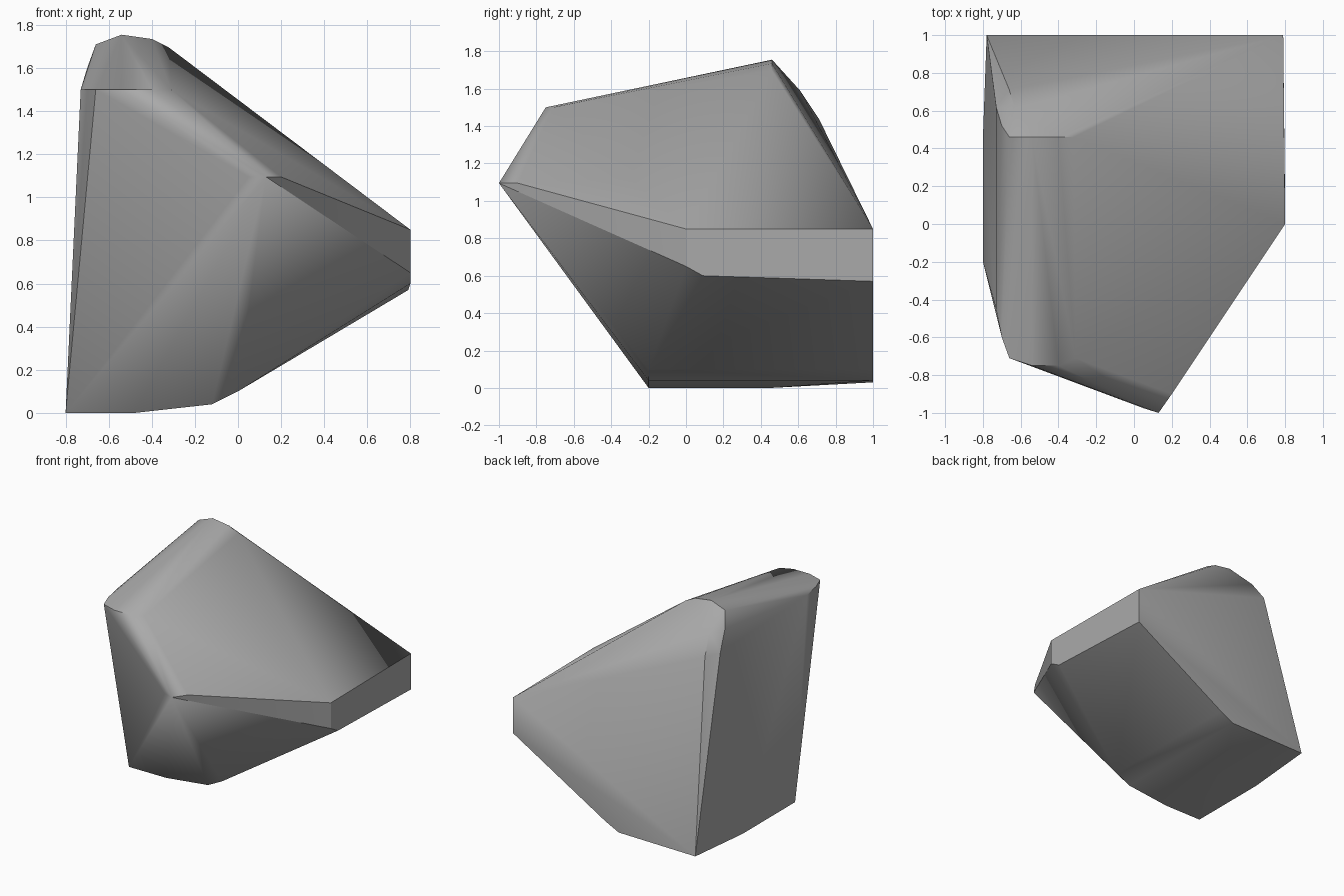
import bpy
import bmesh
import math

old_cube = bpy.data.objects.get("Cube")
if old_cube:
    bpy.data.objects.remove(old_cube, do_unlink=True)


def flat_material(name, colour):
    material = bpy.data.materials.new(name)
    material.diffuse_color = colour
    material.use_nodes = True
    shader = material.node_tree.nodes["Principled BSDF"]
    shader.inputs["Base Color"].default_value = colour
    return material


def section_y(y, outline):
    """Outline of (x, z) pairs lying at one depth."""
    return [(x, y, z) for x, z in outline]


def section_z(z, outline):
    """Outline of (x, y) pairs lying at one height."""
    return [(x, y, z) for x, y in outline]


def hull_object(name, points, material):
    """Wrap the outlines in a taut convex skin."""
    mesh = bpy.data.meshes.new(name)
    bm = bmesh.new()
    for point in points:
        bm.verts.new(point)
    result = bmesh.ops.convex_hull(bm, input=bm.verts[:])
    unused = {g for g in result["geom_interior"] + result["geom_unused"]
              if isinstance(g, bmesh.types.BMVert)}
    bmesh.ops.delete(bm, geom=list(unused), context="VERTS")
    bmesh.ops.recalc_face_normals(bm, faces=bm.faces[:])
    bm.to_mesh(mesh)
    bm.free()
    mesh.materials.append(material)
    obj = bpy.data.objects.new(name, mesh)
    bpy.context.collection.objects.link(obj)
    return obj


# Rounded crest towards the back
crest = section_y(.46, [(-.66, 1.71), (-.54, 1.755), (-.4, 1.735), (-.32, 1.695)])
crest_corner = [(-.7, .52, 1.6), (-.73, .62, 1.46),
                (-.63, .61, 1.59), (-.66, .71, 1.44)]

# Rounded shoulder at the front
shoulder = section_z(1.5, [(-.73, -.45), (-.7, -.6), (-.66, -.71),
                           (-.54, -.75), (-.4, -.75), (-.31, -.71)])

# Pointed nose
nose = section_z(1.095, [(.05, -.975), (.13, -1), (.2, -.9)])

# Narrow side panel
side_panel = section_z(.85, [(.8, 0), (.79, 1)])
side_panel += [(.8, 0, .65), (.8, .09, .6), (.79, 1, .57)]

# Underside, curving up towards the side panel
base_front = section_y(-.2, [(-.8, 0), (-.48, 0), (-.12, .04), (0, .1)])
base_middle = section_y(.45, [(-.8, 0), (-.48, 0)])
base_back = section_y(1, [(-.78, .03), (-.12, .04), (0, .1)])

rock = hull_object(
    "rock",
    crest + crest_corner + shoulder + nose + side_panel
    + base_front + base_middle + base_back,
    flat_material("stone grey", (.4, .4, .4, 1)),
)

# Soft shading over rounded parts, crisp at the main ridges
bpy.ops.object.select_all(action="DESELECT")
rock.select_set(True)
bpy.context.view_layer.objects.active = rock
bpy.ops.object.shade_smooth_by_angle(angle=math.radians(32))
